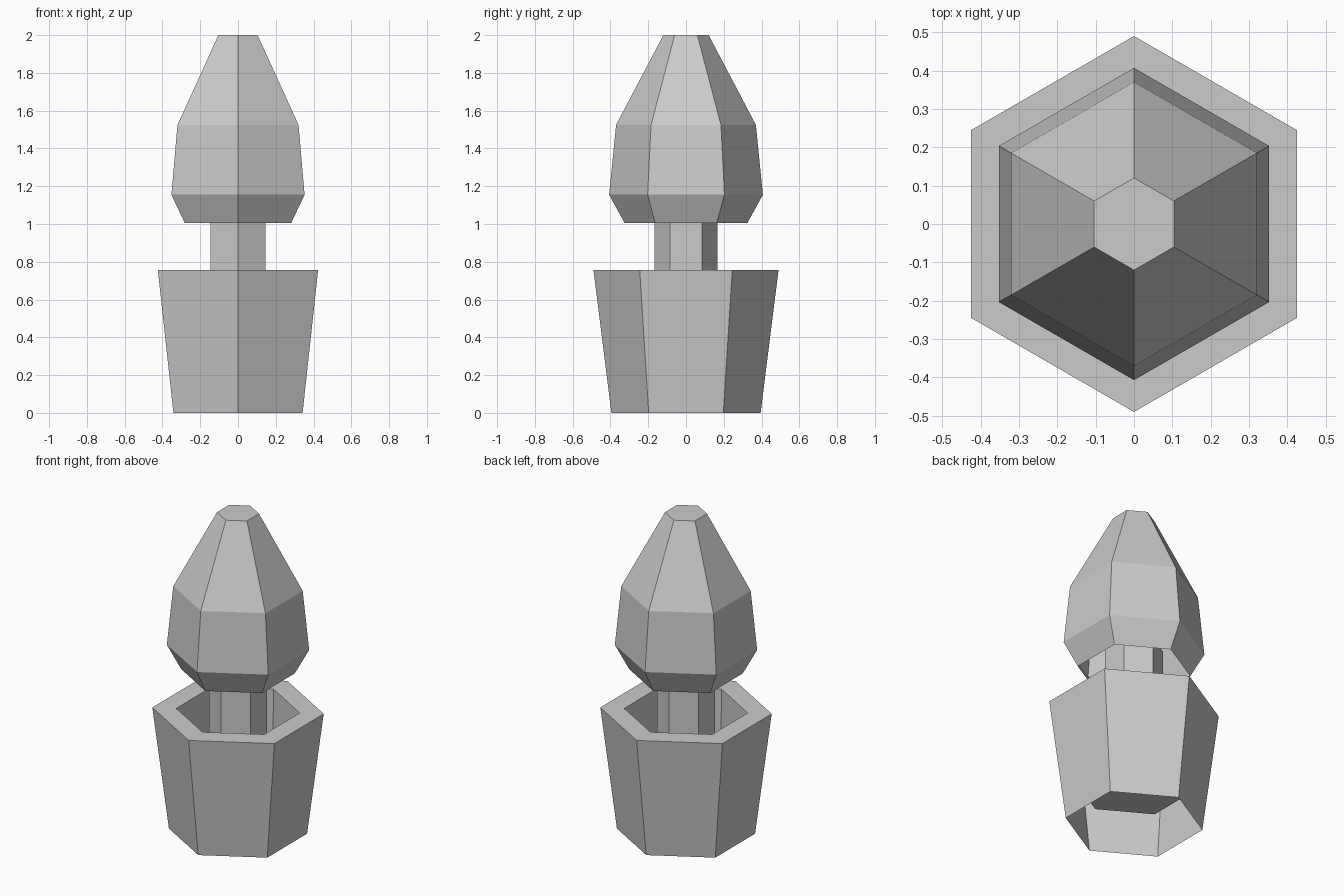
import bpy, bmesh, math

if "Cube" in bpy.data.objects:
    bpy.data.objects.remove(bpy.data.objects["Cube"])

SIDES = 6


def hex_lathe(name, profile, cap_start=False, cap_end=False):
    """Stack hexagon rings from (radius, z) pairs, with corners on the y axis."""
    bm = bmesh.new()
    rings = []
    for r, z in profile:
        angles = [math.pi / 2 + i * math.tau / SIDES for i in range(SIDES)]
        rings.append([bm.verts.new((r * math.cos(a), r * math.sin(a), z)) for a in angles])
    for low, high in zip(rings, rings[1:]):
        for i in range(SIDES):
            j = (i + 1) % SIDES
            bm.faces.new((low[i], low[j], high[j], high[i]))
    if cap_start:
        bm.faces.new(rings[0][::-1])
    if cap_end:
        bm.faces.new(rings[-1])
    mesh = bpy.data.meshes.new(name)
    bm.to_mesh(mesh)
    bm.free()
    obj = bpy.data.objects.new(name, mesh)
    bpy.context.collection.objects.link(obj)
    return obj


# Pot: open underneath, flat rim, recessed inner cup with a floor
hex_lathe("pot", [(0.395, 0), (0.49, 0.757), (0.353, 0.757), (0.343, 0.25)], cap_end=True)

# Stem: straight post from the cup floor up into the foliage
hex_lathe("stem", [(0.167, 0.25), (0.167, 1.15)], cap_end=True)

# Foliage: faceted bud, open underneath with a flat tip
hex_lathe("foliage", [(0.325, 1.005), (0.407, 1.155), (0.37, 1.525), (0.12, 2.0)], cap_end=True)
